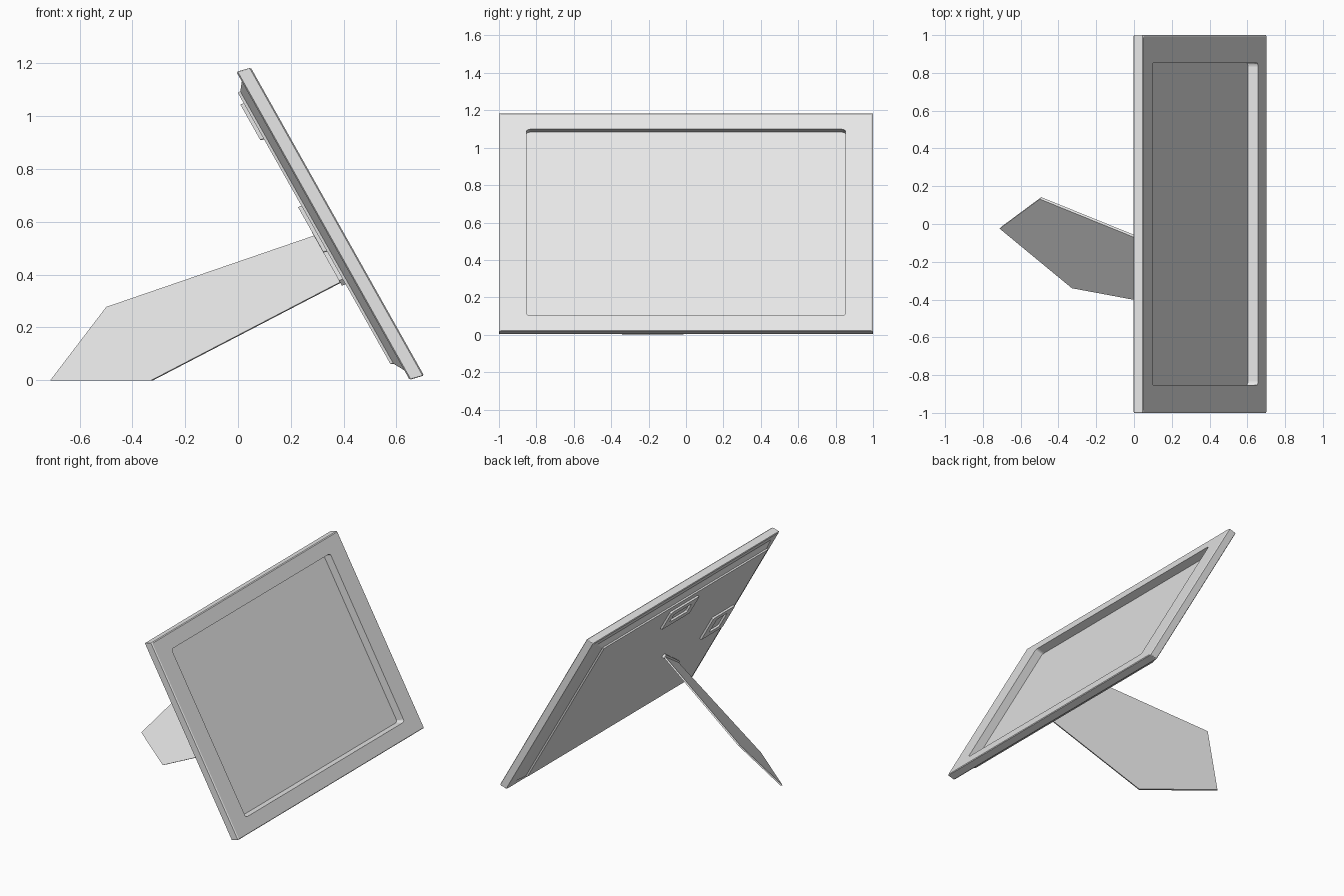
import bpy, bmesh, math
from mathutils import Vector

if "Cube" in bpy.data.objects:
    bpy.data.objects.remove(bpy.data.objects["Cube"])

mat = bpy.data.materials.new("light grey")
mat.diffuse_color = (0.8, 0.8, 0.8, 1)
mat.use_nodes = True
mat.node_tree.nodes["Principled BSDF"].inputs["Base Color"].default_value = mat.diffuse_color

# Leaning frame axes: origin at the lower back edge, U runs up the slab, D through its depth
ORIGIN = Vector((0.65, 0, 0.002))
U = Vector((-0.49, 0, 0.871))
D = Vector((0.96, 0, 0.28))
H, T = 1.339, 0.057


def place(y, u, d):
    return ORIGIN + U * u + D * d + Vector((0, y, 0))


def rounded(cy, cu, hy, hu, r, d, seg=4):
    """Rounded rectangle ring at depth d; corners are stretched 1.5 times along y."""
    ring = []
    for k, (sy, su) in enumerate(((1, 1), (-1, 1), (-1, -1), (1, -1))):
        for i in range(seg + 1):
            a = math.pi / 2 * (k + i / seg)
            ring.append(place(cy + sy * (hy - 1.5 * r) + 1.5 * r * math.cos(a),
                              cu + su * (hu - r) + r * math.sin(a), d))
    return ring


def loft(name, rings, loop=False):
    """Skin a row of equal rings; loop joins last to first, otherwise ends are capped."""
    bm = bmesh.new()
    vs = [[bm.verts.new(p) for p in ring] for ring in rings]
    n = len(vs[0])
    pairs = list(zip(vs, vs[1:])) + ([(vs[-1], vs[0])] if loop else [])
    for a, b in pairs:
        for i in range(n):
            j = (i + 1) % n
            bm.faces.new((a[i], a[j], b[j], b[i]))
    if not loop:
        bm.faces.new(vs[0])
        bm.faces.new(vs[-1])
    bmesh.ops.recalc_face_normals(bm, faces=bm.faces[:])
    me = bpy.data.meshes.new(name)
    bm.to_mesh(me)
    bm.free()
    me.materials.append(mat)
    ob = bpy.data.objects.new(name, me)
    bpy.context.collection.objects.link(ob)
    return ob


def slab(inset, r, d):
    return rounded(0, H / 2, 1 - 1.5 * inset, H / 2 - inset, r, d)


# Frame border with lightly eased outer edges and a rounded opening
c = 0.005
loft("frame", [slab(c, 0.004, 0), slab(0, 0.004, c), slab(0, 0.004, T - c),
               slab(c, 0.004, T), slab(0.098, 0.014, T), slab(0.098, 0.014, 0)], loop=True)

# Backing: sloped rim rising to a thin flat board
loft("backing", [slab(0.042, 0.004, 0.001), slab(0.042, 0.004, 0),
                 slab(0.077, 0.004, -0.024), slab(0.079, 0.004, -0.035)])


# Two wall hangers, one for each way of hanging
def hanger(name, cy, cu, hy, hu, iy, iu):
    loft(name, [rounded(cy, cu, hy, hu, 0.006, -0.034),
                rounded(cy, cu, hy, hu, 0.006, -0.049),
                rounded(cy, cu, iy, iu, 0.006, -0.049),
                rounded(cy, cu, iy, iu, 0.006, -0.034)], loop=True)


hanger("top_hanger", -0.01, 1.135, 0.15, 0.078, 0.095, 0.035)
hanger("side_hanger", -0.74, 0.668, 0.115, 0.099, 0.055, 0.06)

# Slanted hinge strip that holds the leg
a, e = Vector((-0.18, 0.648)), Vector((-0.475, 0.437))
side = Vector((e.y - a.y, a.x - e.x)).normalized() * 0.014
corners = [a + side, e + side, e - side, a - side]
loft("leg_hinge", [[place(p.x, p.y, d) for p in corners] for d in (-0.034, -0.05)])

# Thin five-sided leg standing on the ground
outline = [place(-0.185, 0.642, -0.038), Vector((-0.495, 0.137, 0.278)),
           Vector((-0.707, -0.02, 0)), Vector((-0.325, -0.335, 0)),
           place(-0.47, 0.441, -0.038)]
shift = Vector((0.004, 0.005, 0))
loft("leg", [[p - shift for p in outline], [p + shift for p in outline]])
